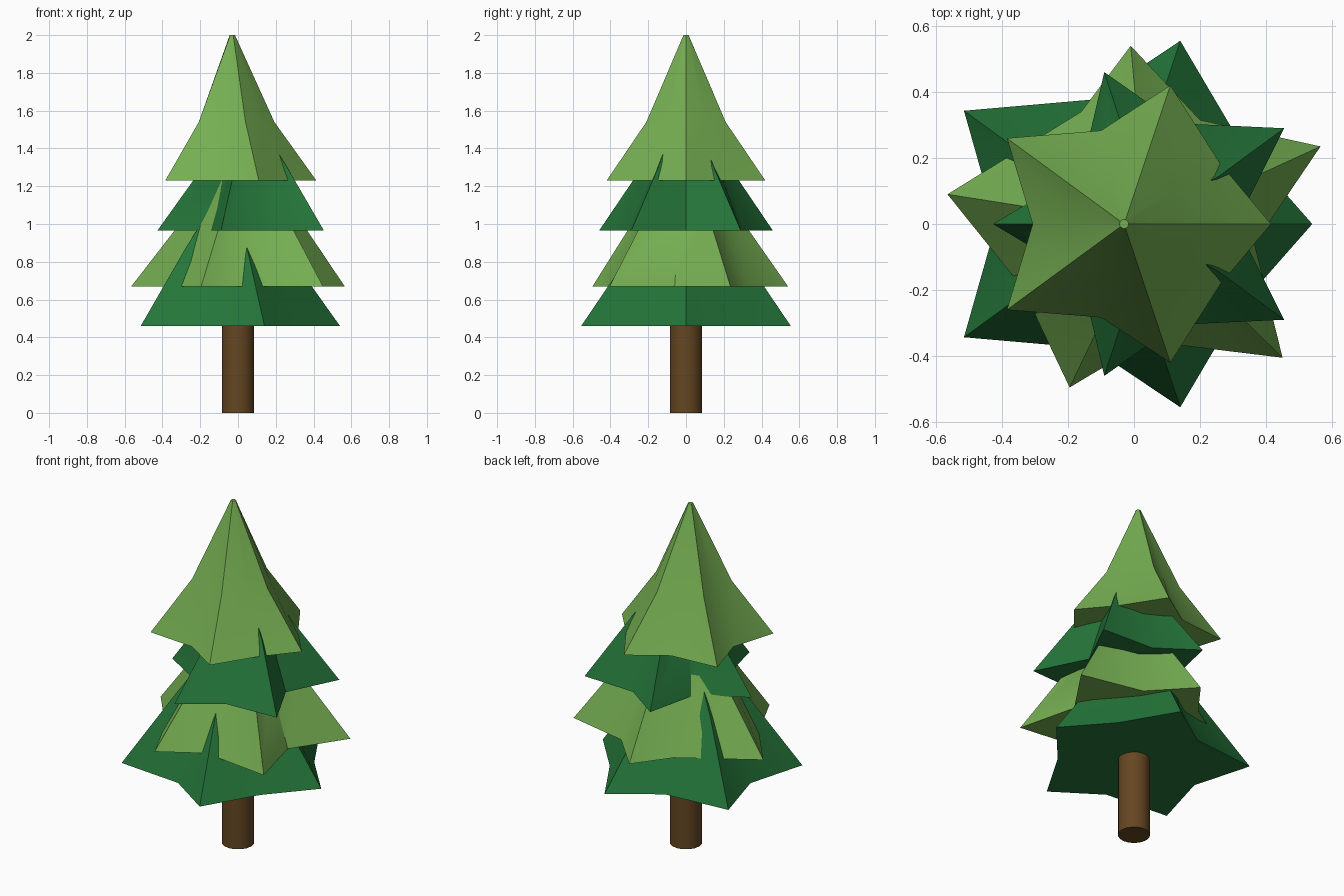
import bpy, bmesh, math

if "Cube" in bpy.data.objects:
    bpy.data.objects.remove(bpy.data.objects["Cube"])


def material(name, rgb):
    m = bpy.data.materials.new(name)
    m.diffuse_color = (*rgb, 1)
    m.use_nodes = True
    m.node_tree.nodes["Principled BSDF"].inputs["Base Color"].default_value = m.diffuse_color
    return m


dark = material("dark green", (0.018, 0.18, 0.042))
light = material("light green", (0.18, 0.43, 0.085))
bark = material("bark brown", (0.13, 0.062, 0.016))


def finish(bm, name, mat):
    bmesh.ops.recalc_face_normals(bm, faces=bm.faces)
    me = bpy.data.meshes.new(name)
    bm.to_mesh(me)
    bm.free()
    me.materials.append(mat)
    me.shade_smooth()
    me.set_sharp_from_angle(angle=math.radians(35))
    ob = bpy.data.objects.new(name, me)
    bpy.context.collection.objects.link(ob)


def mirrored(half):
    """Full outline from a half outline whose ends lie on y = 0."""
    return half + [(x, -y) for x, y in half[-2:0:-1]]


def tier(name, mat, rim, first_tip, center, top, z0, z1, z2):
    """Star-shaped skirt: rim, shoulder at half size, small blunt tip."""
    bm = bmesh.new()
    cx, cy = center
    bottom = [bm.verts.new((x, y, z0)) for x, y in rim]
    mid, tip = [], []
    for i, (x, y) in enumerate(rim):
        k = 0.5 if i % 2 == first_tip else 0.56
        mid.append(bm.verts.new((cx + (x - cx) * k, cy + (y - cy) * k, z1)))
        a = math.atan2(y - cy, x - cx)
        tip.append(bm.verts.new((top + 0.014 * math.cos(a), 0.014 * math.sin(a), z2)))
    n = len(rim)
    for lo, hi in ((bottom, mid), (mid, tip)):
        for i in range(n):
            j = (i + 1) % n
            bm.faces.new((lo[i], lo[j], hi[j], hi[i]))
    bm.faces.new(bottom[::-1])
    bm.faces.new(tip)
    finish(bm, name, mat)


# trunk
bm = bmesh.new()
bmesh.ops.create_cone(bm, cap_ends=True, segments=16, radius1=0.086, radius2=0.086, depth=0.6)
bmesh.ops.translate(bm, verts=bm.verts, vec=(0, 0, 0.3))
finish(bm, "trunk", bark)

# foliage tiers, bottom to top
tier("bottom_foliage", dark,
     mirrored([(.54, 0), (.32, .25), (.14, .555), (-.125, .377), (-.515, .343), (-.418, 0)]),
     0, (-.043, 0), 0, .46, .87, 1.3)
tier("lower_foliage", light,
     [(.565, .235), (.2, .315), (-.01, .54), (-.16, .34), (-.565, .09),
      (-.34, -.19), (-.195, -.495), (.04, -.355), (.45, -.405), (.365, -.06)],
     0, (.04, -.005), 0, .67, 1.06, 1.5)
tier("upper_foliage", dark,
     mirrored([(.31, 0), (.455, .29), (.13, .305), (-.09, .46), (-.16, .16), (-.427, 0)]),
     1, (.06, 0), 0, .965, 1.305, 1.7)
tier("top_foliage", light,
     mirrored([(.415, 0), (.26, .185), (.11, .42), (-.1, .283), (-.385, .26), (-.307, 0)]),
     0, (-.03, 0), -.03, 1.23, 1.54, 2.0)
